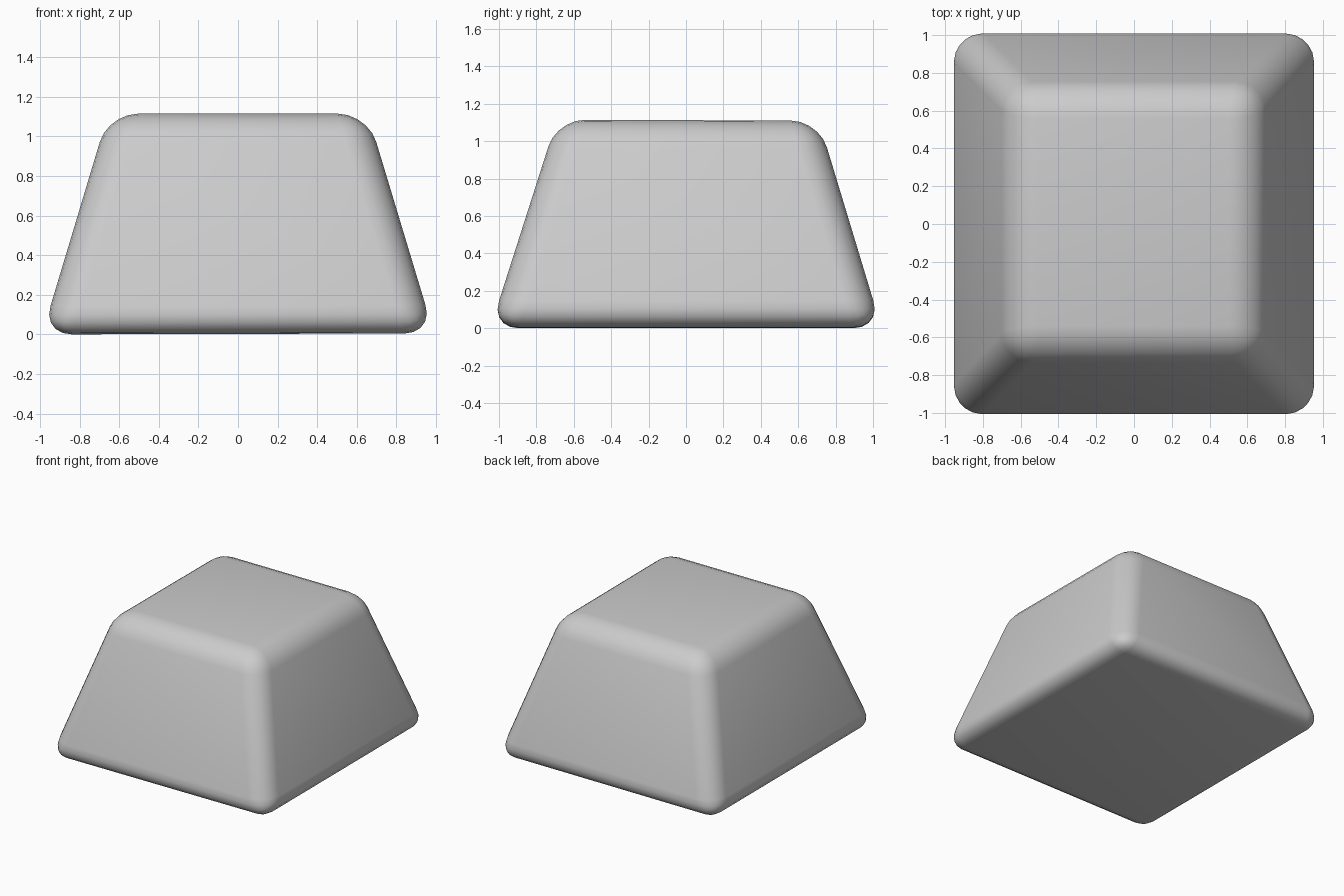
import bpy, bmesh

if "Cube" in bpy.data.objects:
    bpy.data.objects.remove(bpy.data.objects["Cube"])

# Tapered keycap-like block: bottom and top corners as (x, y) half sizes
HEIGHT = 1.115
BOTTOM, TOP = (0.99, 1.045), (0.655, 0.70)
TOP_SHIFT_Y = 0.01
TILT = 0.005  # slight sideways lean of the top and bottom faces

bm = bmesh.new()
bmesh.ops.create_cube(bm, size=2)
for v in bm.verts:
    top = v.co.z > 0
    sx, sy = v.co.x, v.co.y
    hx, hy = TOP if top else BOTTOM
    v.co.x = sx * hx
    v.co.y = sy * hy + (TOP_SHIFT_Y if top else 0)
    v.co.z = HEIGHT - TILT * (sy + 1) / 2 if top else TILT * (sx + 1) / 2

mesh = bpy.data.meshes.new("tapered_block")
bm.to_mesh(mesh)
bm.free()
block = bpy.data.objects.new("tapered_block", mesh)
bpy.context.collection.objects.link(block)

# Rounded edges
bevel = block.modifiers.new("rounding", 'BEVEL')
bevel.width = 0.15
bevel.segments = 5
bevel.limit_method = 'NONE'
bevel.harden_normals = False

for p in mesh.polygons:
    p.use_smooth = True
